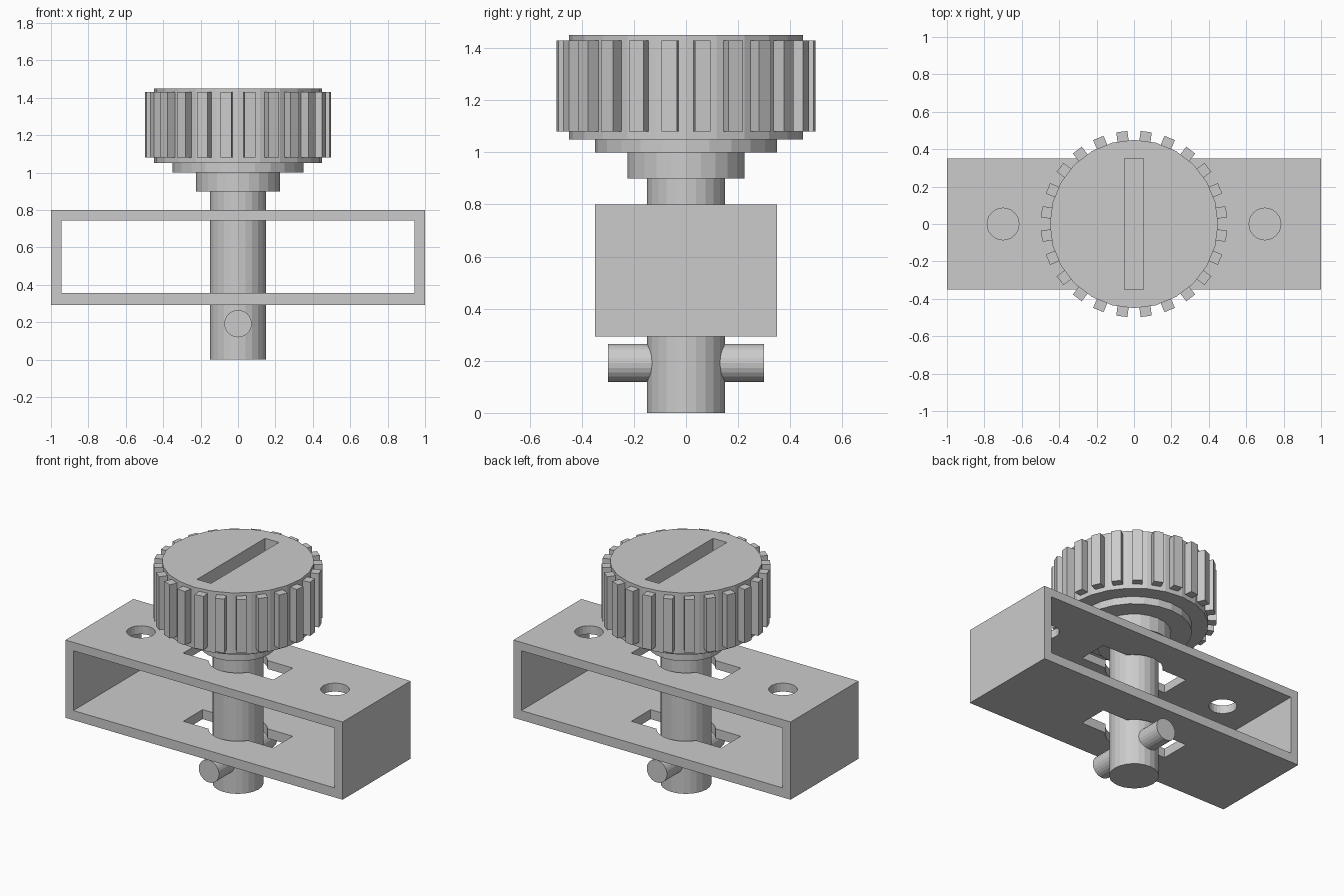
import bpy
import math

cube = bpy.data.objects.get("Cube")
if cube:
    bpy.data.objects.remove(cube, do_unlink=True)

SIDES = 24
metal = bpy.data.materials.new("light_grey")
metal.use_nodes = True
grey = (0.6, 0.6, 0.6, 1)
metal.diffuse_color = grey
metal.node_tree.nodes["Principled BSDF"].inputs["Base Color"].default_value = grey


def finish(name):
    obj = bpy.context.object
    obj.name = name
    obj.data.materials.append(metal)
    return obj


def box(name, x, y, z, turn=0):
    """Box from (low, high) ranges, turned about the z axis through the origin."""
    mid = [(a + b) / 2 for a, b in (x, y, z)]
    c, s = math.cos(turn), math.sin(turn)
    spot = (mid[0] * c - mid[1] * s, mid[0] * s + mid[1] * c, mid[2])
    bpy.ops.mesh.primitive_cube_add(size=1, location=spot, rotation=(0, 0, turn))
    obj = finish(name)
    obj.scale = [b - a for a, b in (x, y, z)]
    bpy.ops.object.transform_apply(location=False, rotation=False, scale=True)
    return obj


def rod(name, radius, low, high, x=0, sides=SIDES):
    bpy.ops.mesh.primitive_cylinder_add(
        vertices=sides, radius=radius, depth=high - low, location=(x, 0, (low + high) / 2))
    return finish(name)


def cut(target, cutter):
    cutter.hide_render = True
    cutter.hide_set(True)
    cutter.display_type = "WIRE"
    mod = target.modifiers.new(cutter.name, "BOOLEAN")
    mod.operation = "DIFFERENCE"
    mod.solver = "EXACT"
    mod.object = cutter
    bpy.context.view_layer.objects.active = target
    bpy.ops.object.modifier_apply(modifier=mod.name)
    bpy.data.objects.remove(cutter, do_unlink=True)


# Rectangular bracket, open at front and back
bracket = box("bracket", (-1, 1), (-0.35, 0.35), (0.293, 0.8))
cut(bracket, box("opening", (-0.943, 0.943), (-0.5, 0.5), (0.355, 0.745)))

# Keyhole through both plates: round hole with a slot for the cross pin
cut(bracket, rod("round_hole", 0.175, 0.2, 0.9))
cut(bracket, box("key_slot", (-0.325, 0.325), (-0.1, 0.1), (0.2, 0.9)))

# Mounting holes in the top plate
for x in (-0.7, 0.7):
    cut(bracket, rod("mounting_hole", 0.085, 0.6, 0.9, x))

# Shaft and stepped collars
rod("shaft", 0.15, 0, 0.92)
rod("small_collar", 0.225, 0.9, 1.0)
rod("large_collar", 0.35, 1.0, 1.05)

# Cross pin near the foot of the shaft
pin = rod("cross_pin", 0.073, -0.3, 0.3)
pin.rotation_euler.x = math.pi / 2
pin.location.z = 0.192

# Knob with a screwdriver slot
knob = rod("knob", 0.45, 1.05, 1.45)
cut(knob, box("driver_slot", (-0.05, 0.05), (-0.35, 0.35), (1.35, 1.5)))

# Grip ribs around the knob
RIBS = 24
for i in range(RIBS):
    box("grip_rib", (0.42, 0.498), (-0.03, 0.03), (1.08, 1.43),
        math.tau * (i + 0.5) / RIBS)
